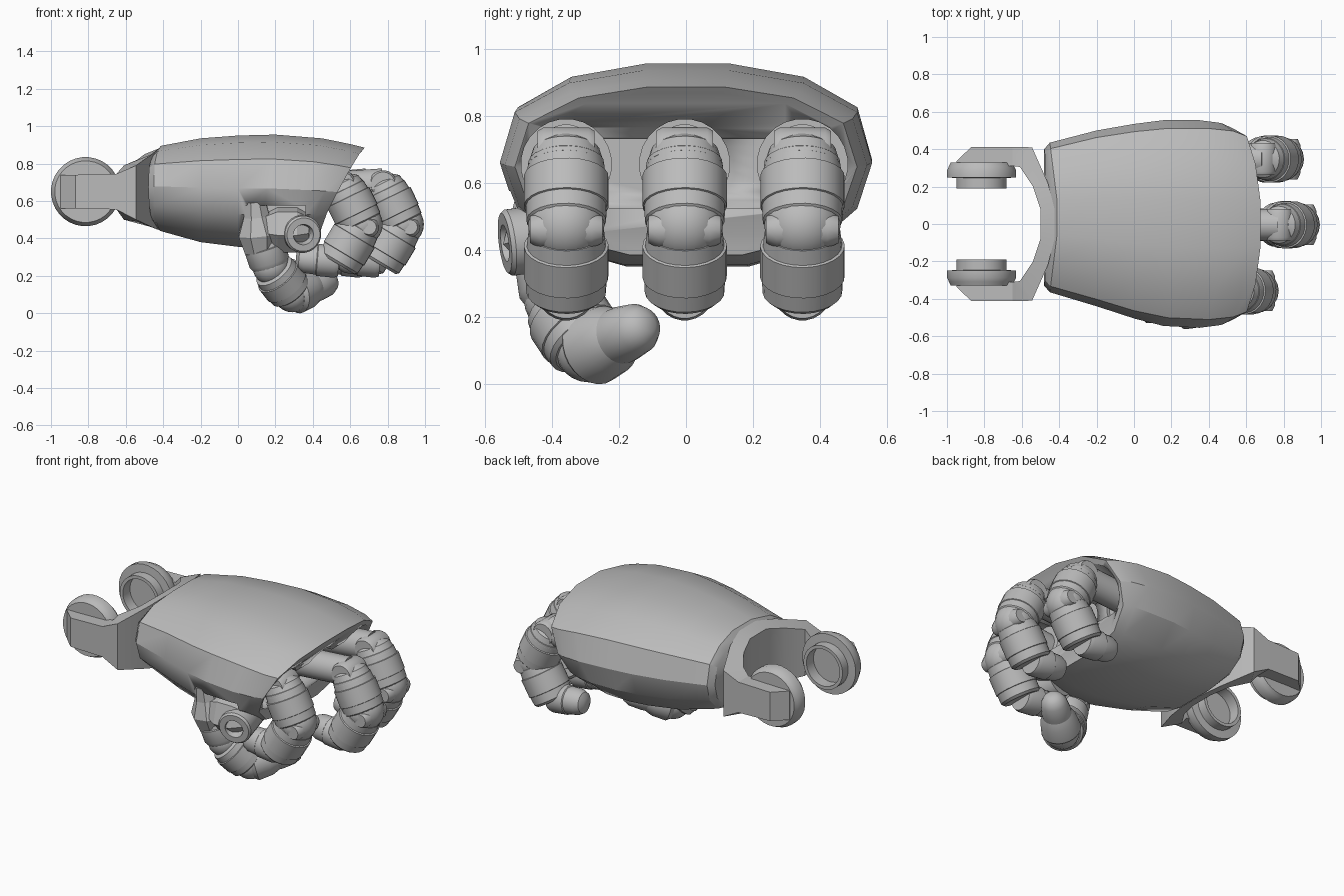
import bpy, bmesh, math
from mathutils import Vector

if bpy.data.objects.get("Cube"):
    bpy.data.objects.remove(bpy.data.objects["Cube"])

grey = bpy.data.materials.new("plain grey")
grey.use_nodes = True
grey.diffuse_color = (0.5, 0.5, 0.5, 1)
grey.node_tree.nodes["Principled BSDF"].inputs["Base Color"].default_value = (0.5, 0.5, 0.5, 1)


def finish(name, bm, angle=35):
    bmesh.ops.recalc_face_normals(bm, faces=bm.faces)
    mesh = bpy.data.meshes.new(name)
    bm.to_mesh(mesh)
    bm.free()
    mesh.materials.append(grey)
    ob = bpy.data.objects.new(name, mesh)
    bpy.context.collection.objects.link(ob)
    bpy.ops.object.select_all(action='DESELECT')
    ob.select_set(True)
    bpy.context.view_layer.objects.active = ob
    bpy.ops.object.shade_smooth_by_angle(angle=math.radians(angle))
    return ob


def loft(name, rings, angle=35):
    """Skin a list of equal-length, even-sided point rings; cap the ends with strips."""
    bm = bmesh.new()
    rows = [[bm.verts.new(p) for p in ring] for ring in rings]
    n = len(rows[0])
    for a, b in zip(rows, rows[1:]):
        for i in range(n):
            j = (i + 1) % n
            bm.faces.new((a[i], a[j], b[j], b[i]))
    for r in (rows[0], rows[-1]):
        for i in range(n // 2 - 1):
            bm.faces.new((r[i], r[i + 1], r[n - 2 - i], r[n - 1 - i]))
    return finish(name, bm, angle)


def tube(name, p0, p1, profile, sides=24, angle=35):
    """Turned part from p0 to p1; profile is (fraction along, radius)."""
    p0, p1 = Vector(p0), Vector(p1)
    axis = p1 - p0
    u = axis.orthogonal().normalized()
    v = axis.normalized().cross(u)
    turn = [2 * math.pi * (i + 0.5) / sides for i in range(sides)]
    return loft(name, [[p0 + axis * t + (u * math.cos(a) + v * math.sin(a)) * r for a in turn]
                       for t, r in profile], angle)


def ball(name, centre, r):
    bm = bmesh.new()
    bmesh.ops.create_uvsphere(bm, u_segments=20, v_segments=12, radius=r)
    bmesh.ops.translate(bm, verts=bm.verts, vec=centre)
    return finish(name, bm)


def box(name, lo, hi):
    bm = bmesh.new()
    bmesh.ops.create_cube(bm, size=1)
    for v in bm.verts:
        v.co = [(a + b) / 2 + c * (b - a) for a, b, c in zip(lo, hi, v.co)]
    return finish(name, bm)


def cut(target, cutter):
    cutter.hide_render = True
    bpy.context.view_layer.objects.active = target
    mod = target.modifiers.new("cut", 'BOOLEAN')
    mod.operation = 'DIFFERENCE'
    mod.solver = 'EXACT'
    mod.object = cutter
    bpy.ops.object.modifier_apply(modifier=mod.name)
    bpy.data.objects.remove(cutter)


# Hand shell: rounded cross-section swept towards a slanted front opening
half = [(0.23, 1), (0.63, 0.87), (0.92, 0.57), (1, 0.05), (0.92, -0.42), (0.68, -0.82), (0.33, -1)]
section = half + [(-y, z) for y, z in reversed(half)]
# x, half width, y centre, top, bottom
stations = [(-0.43, 0.365, 0.035, 0.86, 0.47), (-0.4, 0.40, 0.035, 0.895, 0.44),
            (-0.2, 0.47, 0.03, 0.935, 0.38), (0, 0.52, 0.015, 0.95, 0.355),
            (0.2, 0.55, 0.005, 0.955, 0.35), (0.45, 0.555, 0, 0.935, 0.355),
            (0.6, 0.54, 0, 0.905, 0.375), (0.68, 0.51, 0, 0.885, 0.385)]
rings = []
for x, w, yc, top, bottom in stations:
    ring = []
    for sy, sz in section:
        y, z = yc + sy * w, (top + bottom) / 2 + sz * (top - bottom) / 2
        if x > 0:
            end = 0.68 - 0.2 * y * y - 0.3 * max(0, 0.885 - z) - 0.26 * max(0, 0.745 - z)
            px = x * end / 0.68
        else:
            px = x - (0.05 * abs(sy) if x < -0.3 else 0)
        ring.append(Vector((px, y, z)))
    rings.append(ring)
middle = sum(rings[-1], Vector()) / len(section)
rings.append([p.lerp(middle, 0.08) - Vector((0.005, 0, 0)) for p in rings[-1]])
shell = loft("hand_shell", rings, 30)

# Finger sockets, the slot above the palm, and the thumb notch
finger_rows = [(-0.357, 0), (-0.004, 0.22), (0.347, 0.135)]
for y, _ in finger_rows:
    cut(shell, tube("socket_cutter", (0.36, y, 0.655), (0.95, y, 0.655), [(0, 0.135), (1, 0.135)]))
cut(shell, box("slot_cutter", (0.38, -0.41, 0.525), (0.95, 0.41, 0.73)))
cut(shell, box("notch_cutter", (0.04, -0.65, 0.2), (0.36, -0.425, 0.575)))

# Curled fingers
sleeve = [(0, 0.095), (0.06, 0.113), (0.26, 0.118), (0.27, 0.126), (0.72, 0.126),
          (0.73, 0.121), (0.94, 0.119), (1, 0.105)]
tip = [(0, 0.08), (0.1, 0.088), (0.5, 0.086), (0.52, 0.08), (0.8, 0.076), (0.93, 0.062), (1, 0.03)]
for n, (y, dx) in enumerate(finger_rows, 1):
    def at(x, z):
        return Vector((x + dx, y, z))
    knuckle, elbow, bend, end = at(0.555, 0.69), at(0.66, 0.475), at(0.54, 0.275), at(0.31, 0.295)
    tube(f"finger_{n}_stem", (0.36, y, 0.66), knuckle, [(0, 0.085), (1, 0.085)])
    tube(f"finger_{n}_knuckle", knuckle - Vector((0, 0.085, 0)), knuckle + Vector((0, 0.085, 0)),
         [(0, 0.065), (0.1, 0.075), (0.9, 0.075), (1, 0.065)])
    tube(f"finger_{n}_collar", knuckle.lerp(elbow, -0.12), knuckle.lerp(elbow, 0.2),
         [(0, 0.07), (0.3, 0.1), (1, 0.115)])
    tube(f"finger_{n}_upper", knuckle.lerp(elbow, 0.08), knuckle.lerp(elbow, 1), sleeve)
    ball(f"finger_{n}_elbow", elbow, 0.114)
    hinge = elbow + Vector((0.04, 0, -0.015))
    tube(f"finger_{n}_hinge", hinge - Vector((0, 0.108, 0)), hinge + Vector((0, 0.108, 0)),
         [(0, 0.04), (0.15, 0.055), (0.85, 0.055), (1, 0.04)], 12)
    tube(f"finger_{n}_lower", elbow.lerp(bend, 0.04), elbow.lerp(bend, 1.06), sleeve)
    tube(f"finger_{n}_tip", bend, end, tip)

# Thumb mount: faceted block and hinge barrel with a recessed end
tube("thumb_mount", (0.09, -0.455, 0.6), (0.12, -0.41, 0.33),
     [(0, 0.06), (0.3, 0.075), (0.65, 0.115), (1, 0.09)], 8, 10)
tube("thumb_block", (0.12, -0.42, 0.45), (0.38, -0.42, 0.45),
     [(0, 0.08), (0.35, 0.13), (0.75, 0.13), (1, 0.09)], 6, 10)
tube("thumb_barrel", (0.30, -0.3, 0.45), (0.35, -0.54, 0.42),
     [(0, 0.1), (0.95, 0.1), (1, 0.09), (1, 0.055), (0.8, 0.045)])

# Thumb segments
base, joint, bend, end = [Vector(p) for p in
                          ((0.12, -0.41, 0.42), (0.175, -0.385, 0.25),
                           (0.29, -0.29, 0.105), (0.515, -0.11, 0.18))]
tube("thumb_root", base, joint, [(0, 0.085), (0.4, 0.1), (0.42, 0.11), (0.85, 0.11), (1, 0.095)])
ball("thumb_joint", joint, 0.098)
tube("thumb_lower", joint.lerp(bend, 0.1), bend.lerp(joint, 0.05), sleeve)
ball("thumb_bend", bend, 0.1)
tube("thumb_middle", bend, bend.lerp(end, 0.5), [(0, 0.1), (0.15, 0.115), (0.7, 0.105), (1, 0.085)])
tube("thumb_tip", bend.lerp(end, 0.4), end,
     [(0, 0.085), (0.3, 0.085), (0.7, 0.075), (0.9, 0.055), (1, 0.025)])

# Wrist fork: outer xy, inner xy, bottom, top along one half, then mirrored
arm = [(-0.95, 0.335, -0.95, 0.30, 0.56, 0.74), (-0.87, 0.412, -0.86, 0.30, 0.56, 0.74),
       (-0.65, 0.412, -0.65, 0.31, 0.555, 0.745), (-0.545, 0.41, -0.61, 0.305, 0.5, 0.79),
       (-0.46, 0.22, -0.54, 0.2, 0.46, 0.85), (-0.425, 0.08, -0.5, 0.08, 0.445, 0.88)]
arm += [(a, -b, c, -d, lo, hi) for a, b, c, d, lo, hi in reversed(arm)]
loft("wrist_fork", [[(a, b, lo), (a, b, hi), (c, d, hi - 0.03 * (hi > 0.8)), (c, d, lo + 0.03 * (lo < 0.48))]
                    for a, b, c, d, lo, hi in arm], 20)

# Wrist pivots: stepped discs with recessed inner faces
for side, label in ((1, "back"), (-1, "front")):
    tube(f"{label}_wrist_pivot", (-0.815, side * 0.33, 0.65), (-0.815, side * 0.19, 0.65),
         [(0, 0.165), (0.15, 0.175), (0.3, 0.185), (0.58, 0.185), (0.6, 0.135),
          (1, 0.135), (1, 0.115), (0.5, 0.115)], 32)
